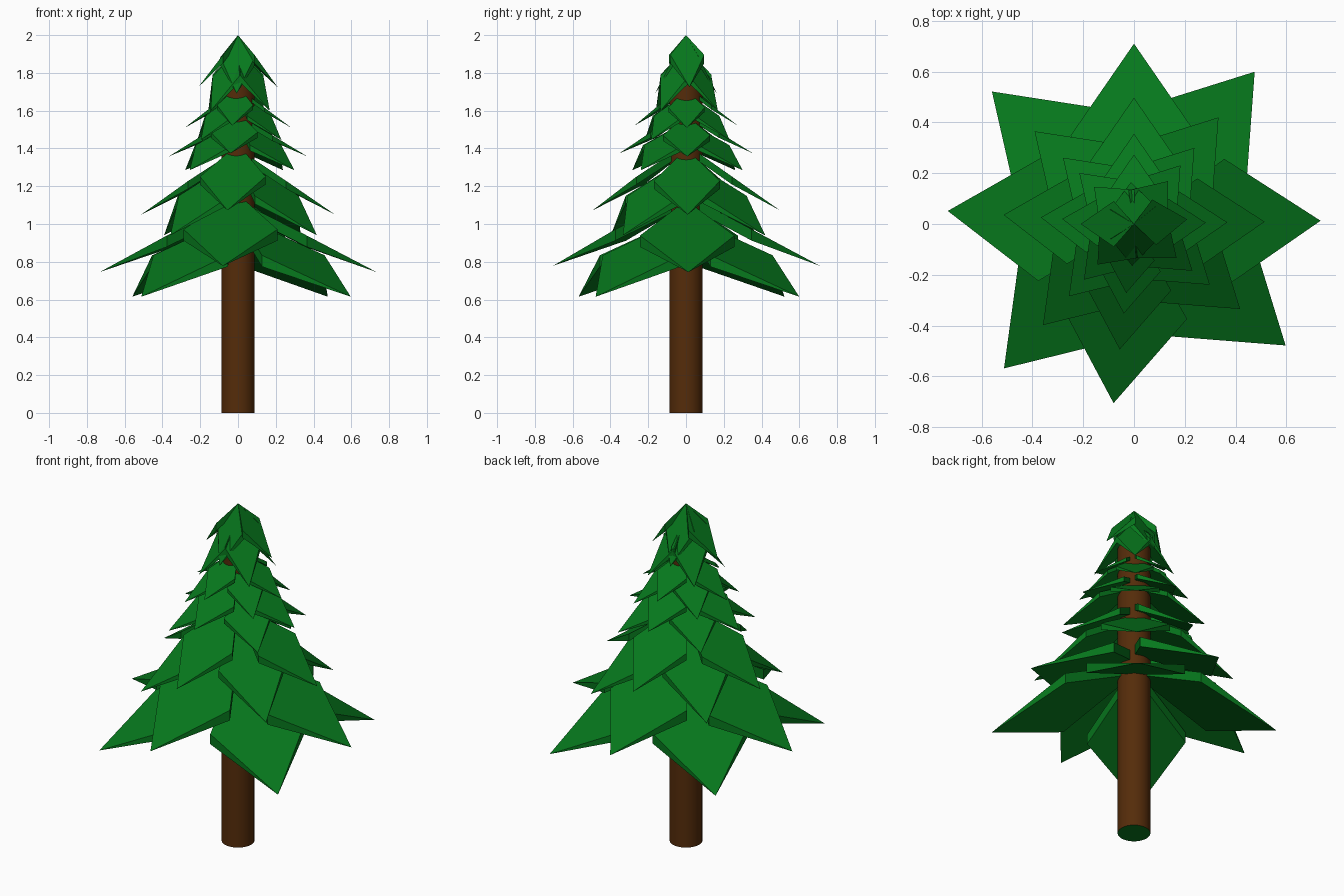
import bpy, bmesh
from math import radians
from mathutils import Matrix, Vector

cube = bpy.data.objects.get("Cube")
if cube:
    bpy.data.objects.remove(cube)


def material(name, rgb):
    m = bpy.data.materials.new(name)
    m.use_nodes = True
    m.diffuse_color = (*rgb, 1)
    m.node_tree.nodes["Principled BSDF"].inputs["Base Color"].default_value = (*rgb, 1)
    return m


GREEN = material("needle green", (0.002, 0.188, 0.012))
BROWN = material("bark brown", (0.09, 0.025, 0.003))


def finish(bm, name, mats):
    bmesh.ops.recalc_face_normals(bm, faces=bm.faces[:])
    mesh = bpy.data.meshes.new(name)
    bm.to_mesh(mesh)
    bm.free()
    for m in mats:
        mesh.materials.append(m)
    ob = bpy.data.objects.new(name, mesh)
    bpy.context.collection.objects.link(ob)
    return ob


def branch(name, angle, reach, half_width, tip_z, rise, thick, mid=0.49):
    """Sloping diamond plate, full thickness at the trunk, tapering to a point."""
    bm = bmesh.new()
    apex = Vector((0, 0, tip_z + rise))
    side_z = tip_z + rise * (1 - mid)
    left = Vector((reach * mid, half_width, side_z))
    right = Vector((reach * mid, -half_width, side_z))
    drop = Vector((0, 0, -thick))
    a, l, r = (bm.verts.new(p) for p in (apex, left, right))
    a2, l2, r2 = (bm.verts.new(p + drop) for p in (apex, left, right))
    t = bm.verts.new((reach, 0, tip_z))
    for f in ((a, r, t, l), (a2, l2, t, r2), (a, l, l2, a2),
              (a, a2, r2, r), (l, t, l2), (r, r2, t)):
        bm.faces.new(f)
    bm.transform(Matrix.Rotation(radians(angle), 4, "Z"))
    return finish(bm, name, [GREEN])


# Trunk: round, with the end caps in green
bm = bmesh.new()
bmesh.ops.create_cone(bm, cap_ends=True, segments=32, radius1=0.088, radius2=0.088,
                      depth=1.76, matrix=Matrix.Translation((0, 0, 0.88)))
for f in bm.faces:
    cap = len(f.verts) > 4
    f.material_index = 1 if cap else 0
    f.smooth = not cap
trunk = finish(bm, "trunk", [BROWN, GREEN])

# Slightly irregular directions, shared by every tier
STRAIGHT = {"left": 1, "back": 90, "right": 176, "front": 263.5}
DIAGONAL = {"back_left": 51.6, "back_right": 137, "front_right": 228, "front_left": -38.7}

# Four spreading tiers: scale, then tip height and rise of the straight and diagonal branches
TIERS = ((1, 0.76, 0.38, 0.615, 0.43), (0.7, 1.06, 0.35, 0.94, 0.41),
         (0.5, 1.365, 0.22, 1.285, 0.26), (0.385, 1.515, 0.21, 1.445, 0.25))
for i, (s, high, high_rise, low, low_rise) in enumerate(TIERS, 1):
    for side, angle in STRAIGHT.items():
        across = side in ("left", "right")
        reach, shift = (0.735, -0.015) if across else (0.71, 0.018)
        branch(f"tier_{i}_branch_{side}", angle, reach * s, 0.25 * s,
               high + shift * s, high_rise, 0.06 * s)
    for side, angle in DIAGONAL.items():
        branch(f"tier_{i}_branch_{side}", angle, 0.765 * s, 0.265 * s, low, low_rise, 0.06 * s)

# Steep crown: four drooping branches at the peak, four just below
for side, angle in STRAIGHT.items():
    across = side in ("left", "right")
    reach, tip = (0.21, 1.725) if across else (0.165, 1.69)
    branch(f"crown_branch_{side}", angle + 4, reach, 0.09, tip, 2 - tip, 0.045, 0.38)
for side, angle in DIAGONAL.items():
    branch(f"lower_crown_branch_{side}", angle, 0.215, 0.1, 1.6, 0.33, 0.04, 0.42)
